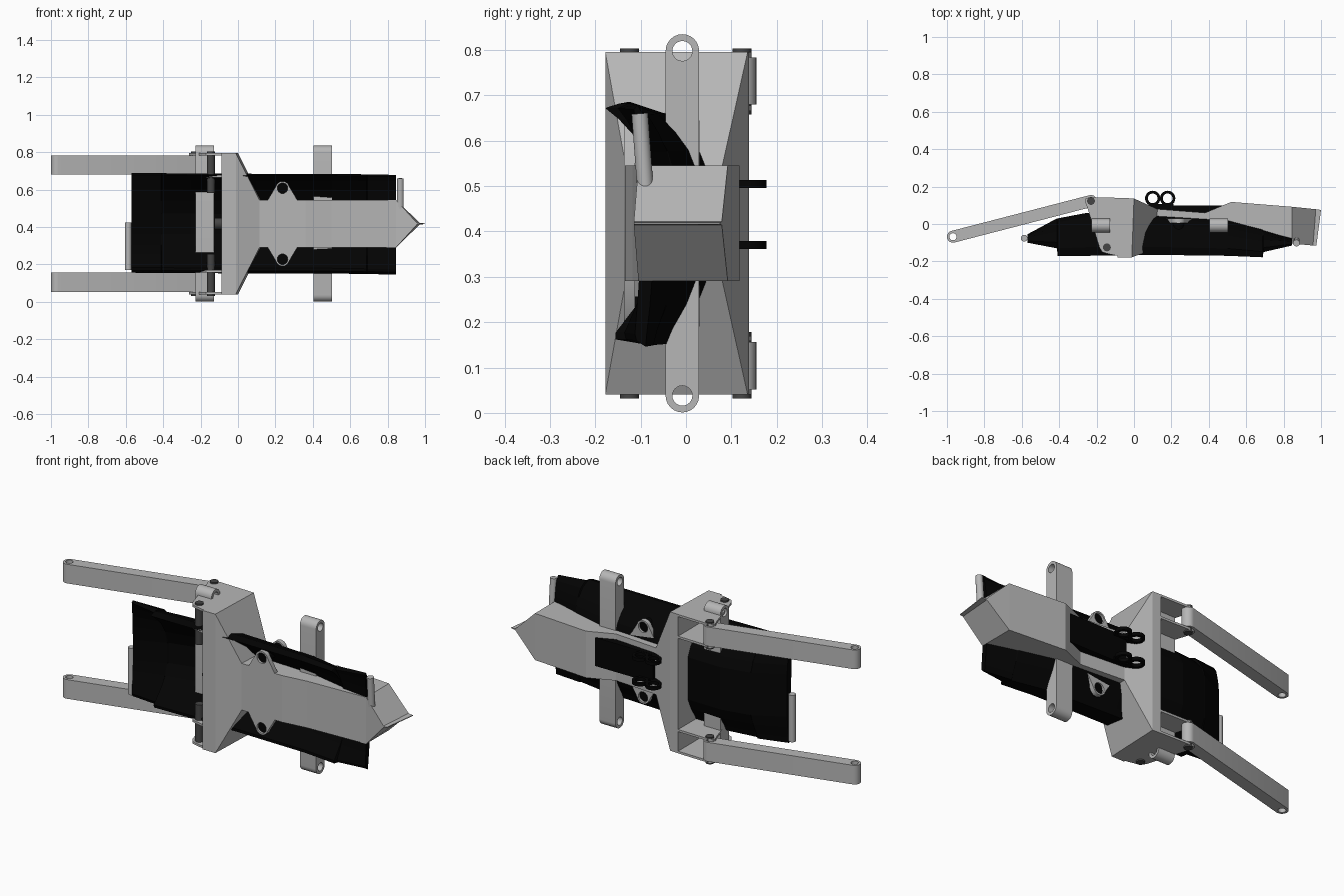
import bpy, bmesh, math
from mathutils import Vector, Matrix

if "Cube" in bpy.data.objects:
    bpy.data.objects.remove(bpy.data.objects["Cube"])

ZC = 0.418  # mirror height of the frame


def material(name, v):
    m = bpy.data.materials.new(name)
    m.diffuse_color = (v, v, v, 1)
    m.use_nodes = True
    m.node_tree.nodes["Principled BSDF"].inputs["Base Color"].default_value = m.diffuse_color
    return m


GREY = material("light_grey", 0.47)
BLACK = material("black", 0.001)
DARK = material("dark_grey", 0.06)


def finish(name, bm, mat, smooth=True):
    bmesh.ops.recalc_face_normals(bm, faces=bm.faces)
    me = bpy.data.meshes.new(name)
    bm.to_mesh(me)
    bm.free()
    ob = bpy.data.objects.new(name, me)
    bpy.context.collection.objects.link(ob)
    me.materials.append(mat)
    if smooth:
        bpy.context.view_layer.objects.active = ob
        ob.select_set(True)
        bpy.ops.object.shade_smooth_by_angle(angle=math.radians(35))
        ob.select_set(False)
    return ob


def loft(name, rings, mat):
    """Closed solid through rings of equal point count."""
    bm = bmesh.new()
    rows = [[bm.verts.new(p) for p in r] for r in rings]
    n = len(rows[0])
    for a, b in zip(rows, rows[1:]):
        for i in range(n):
            j = (i + 1) % n
            bm.faces.new((a[i], a[j], b[j], b[i]))
    bm.faces.new(rows[0])
    bm.faces.new(rows[-1])
    return finish(name, bm, mat, False)


def circle(u, v, r, n=24):
    return [(u + r * math.cos(k * math.tau / n), v + r * math.sin(k * math.tau / n)) for k in range(n)]


def extrude(name, pts, z0, z1, mat, axes="xyz", holes=()):
    """Outline with round holes (u, v, r), pushed from z0 to z1 along the third axis."""
    cu = bpy.data.curves.new(name, "CURVE")
    cu.dimensions = "2D"
    cu.fill_mode = "BOTH"
    cu.extrude = (z1 - z0) / 2
    for lp in [pts] + [circle(*h) for h in holes]:
        sp = cu.splines.new("POLY")
        sp.points.add(len(lp) - 1)
        for p, q in zip(sp.points, lp):
            p.co = (q[0], q[1], 0, 1)
        sp.use_cyclic_u = True
    tmp = bpy.data.objects.new("tmp", cu)
    bpy.context.collection.objects.link(tmp)
    bpy.context.view_layer.update()
    me = bpy.data.meshes.new_from_object(tmp.evaluated_get(bpy.context.evaluated_depsgraph_get()))
    bm = bmesh.new()
    bm.from_mesh(me)
    bpy.data.objects.remove(tmp)
    bmesh.ops.remove_doubles(bm, verts=bm.verts, dist=1e-5)
    for v in bm.verts:
        c = (v.co.x, v.co.y, v.co.z + (z0 + z1) / 2)
        v.co = [c[axes.index(a)] for a in "xyz"]
    return finish(name, bm, mat)


def box(name, x, y, z, mat):
    return loft(name, [[(x[0], y[0], h), (x[1], y[0], h), (x[1], y[1], h), (x[0], y[1], h)] for h in z], mat)


def rod(name, a, b, r, mat):
    a, b = Vector(a), Vector(b)
    bm = bmesh.new()
    rot = (b - a).to_track_quat("Z", "Y").to_matrix().to_4x4()
    bmesh.ops.create_cone(bm, cap_ends=True, segments=24, radius1=r, radius2=r, depth=(b - a).length,
                          matrix=Matrix.Translation((a + b) / 2) @ rot)
    return finish(name, bm, mat)


def capsule(a, b, r, n=12):
    """Outline with round ends between two points."""
    t = math.atan2(b[1] - a[1], b[0] - a[0])
    out = []
    for c, s in ((b, t - math.pi / 2), (a, t + math.pi / 2)):
        out += [(c[0] + r * math.cos(s + math.pi * k / n), c[1] + r * math.sin(s + math.pi * k / n))
                for k in range(n + 1)]
    return out


def section(xf, yf, xb, yb, h):
    return [(xf, yf, ZC - h), (xb, yb, ZC - h), (xb, yb, ZC + h), (xf, yf, ZC + h)]


# Main beam: flared yoke, narrow neck, wide head and wedge nose
loft("main_beam", [section(*s) for s in (
    (-0.05, -0.178, -0.05, 0.139, 0.378), (-0.012, -0.178, 0.0, 0.136, 0.378),
    (0.115, -0.133, 0.125, 0.08, 0.127), (0.36, -0.135, 0.38, 0.06, 0.127),
    (0.5, -0.118, 0.52, 0.118, 0.127), (0.845, -0.105, 0.845, 0.092, 0.127),
    (0.957, -0.115, 0.972, 0.079, 0.004), (0.975, -0.115, 1.0, 0.075, 0.002))], GREY)

# Yoke front lip
box("yoke_front_wall", (-0.088, -0.048), (-0.178, -0.160), (0.04, 0.796), GREY)

# Hinge plates, arms and pins at both ends of the yoke
plate = [(-0.049, 0.139), (-0.21, 0.143), (-0.24, 0.143), (-0.258, 0.135), (-0.262, 0.12),
         (-0.25, 0.09), (-0.185, -0.125), (-0.17, -0.15), (-0.145, -0.158), (-0.049, -0.178)]
HINGE, KING, TIP = (-0.23, 0.123), (-0.145, -0.125), (-0.968, -0.068)
for side, s in (("lower", -1), ("upper", 1)):
    def span(lo, hi):
        return sorted((ZC + s * lo, ZC + s * hi))
    extrude("outer_hinge_plate_" + side, plate, *span(0.366, 0.378), GREY)
    extrude("inner_hinge_plate_" + side, plate, *span(0.248, 0.260), GREY)
    extrude("arm_" + side, capsule(TIP, HINGE, 0.032), *span(0.262, 0.366), GREY,
            holes=[(*TIP, 0.019)])
    z0, z1 = span(0.24, 0.386)
    rod("arm_pin_" + side, (*HINGE, z0), (*HINGE, z1), 0.021, DARK)
    z0, z1 = span(0.163, 0.386)
    rod("long_pin_" + side, (*KING, z0), (*KING, z1), 0.021, DARK)

# Cross links with eyes at both ends
for name, x in (("left", -0.178), ("right", 0.453)):
    extrude("cross_link_" + name, capsule((-0.008, 0.038), (-0.008, 0.798), 0.037), x - 0.049, x + 0.049,
            GREY, axes="yzx", holes=[(-0.008, 0.038, 0.022), (-0.008, 0.798, 0.022)])

# Curved trough shell: cross-section as (depth fraction, height), tapered at both ends
outer = [(0, .675), (.2, .685), (.55, .66), (.75, .62), (.9, .58), (1, .53), (1, .30), (.88, .24),
         (.72, .185), (.65, .152), (.15, .165)]
inner = [(.15, .18), (.5, .25), (.7, .30), (.85, .36), (.85, .47), (.7, .54), (.5, .60), (.2, .65)]
loft("trough_shell", [[(x, yf + (yb - yf) * d, z + dz) for d, z in outer + [(k * d, z) for d, z in inner]]
                      for x, yf, yb, k, dz in (
    (-0.57, -0.10, -0.055, .25, .004), (-0.412, -0.13, 0.03, .8, .003), (-0.408, -0.17, 0.03, .9, .003),
    (-0.25, -0.17, 0.06, 1, .002), (0.1, -0.165, 0.05, 1, 0), (0.5, -0.17, 0.025, 1, 0),
    (0.688, -0.178, -0.025, 1, -.003), (0.692, -0.15, -0.03, .8, -.003),
    (0.845, -0.115, -0.075, .4, -.006))], BLACK)

# Round posts at the shell ends
rod("post_left", (-0.587, -0.076, 0.17), (-0.587, -0.076, 0.425), 0.018, GREY)
rod("post_right", (0.868, -0.09, 0.50), (0.868, -0.102, 0.66), 0.018, GREY)

# Lug plates on the front and rear of the neck, with an eye at each end
lug = []
for s in (1, -1):
    zc = ZC + s * 0.19
    half = [(s * 0.08, ZC + s * 0.125)] + [
        (s * 0.037 * math.cos(a), zc + s * 0.037 * math.sin(a))
        for a in (math.radians(15 + 15 * k) for k in range(11))] + [(-s * 0.08, ZC + s * 0.125)]
    lug += [(0.238 + u, v) for u, v in half]
for name, y0, y1 in (("front", -0.137, -0.112), ("rear", 0.005, 0.03)):
    extrude("lug_plate_" + name, lug, y0, y1, GREY, axes="xzy",
            holes=[(0.238, ZC + 0.19, 0.028), (0.238, ZC - 0.19, 0.028)])
for z in (ZC + 0.19, ZC - 0.19):
    rod("lug_bush", (0.238, -0.125, z), (0.238, 0.018, z), 0.029, BLACK)

# Rear block with two pairs of rings on tabs
box("rear_block", (0.13, 0.50), (0.05, 0.10), (0.36, 0.515), BLACK)
for z in (0.37, 0.505):
    box("ring_tab", (0.08, 0.21), (0.06, 0.108), (z - 0.009, z + 0.009), BLACK)
    for x in (0.10, 0.18):
        extrude("ring", circle(x, 0.137, 0.041), z - 0.009, z + 0.009, BLACK, holes=[(x, 0.137, 0.026)])

# Small stub in the yoke centre
rod("centre_stub", (-0.125, -0.10, ZC), (-0.049, -0.10, ZC), 0.03, DARK)
